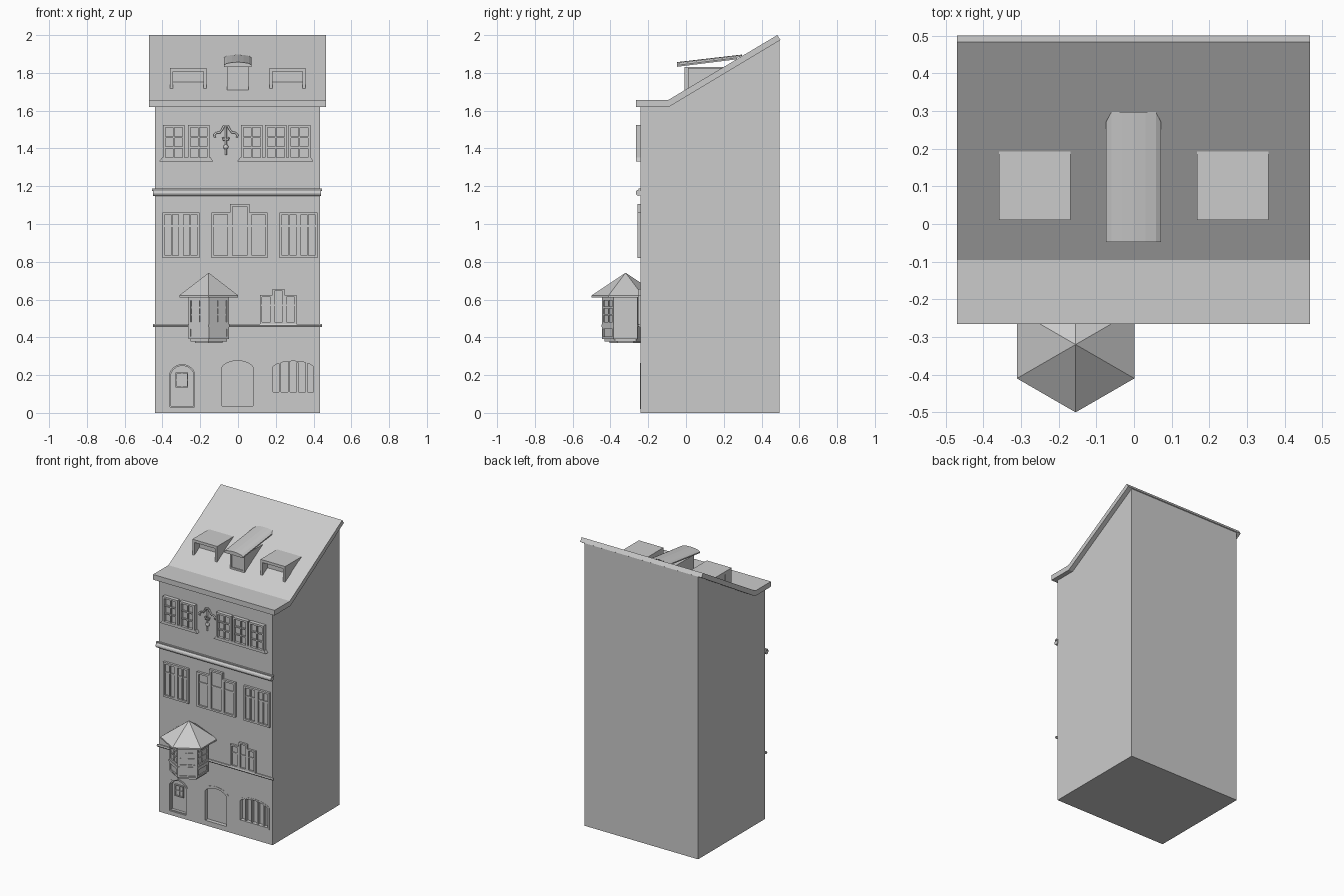
import bpy, bmesh, math
from mathutils import Matrix, Vector

if "Cube" in bpy.data.objects:
    bpy.data.objects.remove(bpy.data.objects["Cube"])

stone = bpy.data.materials.new("light_grey")
stone.diffuse_color = (0.6, 0.6, 0.6, 1)
stone.use_nodes = True
stone.node_tree.nodes["Principled BSDF"].inputs["Base Color"].default_value = stone.diffuse_color
WALL = -0.24


class Part:
    """Collects solids in one mesh object."""
    def __init__(self, name, mat=None):
        self.name, self.bm, self.mat = name, bmesh.new(), mat or Matrix()

    def loop(self, pts):
        return [self.bm.verts.new(self.mat @ Vector(p)) for p in pts]

    def skin(self, a, b, caps=True):
        n = len(a)
        for i in range(n):
            j = (i + 1) % n
            self.bm.faces.new((a[i], a[j], b[j], b[i]))
        if caps:
            self.bm.faces.new(a[::-1])
            self.bm.faces.new(b)

    def prism(self, xz, y0, y1):
        self.skin(self.loop([(x, y0, z) for x, z in xz]), self.loop([(x, y1, z) for x, z in xz]))

    def side(self, yz, x0, x1):
        self.skin(self.loop([(x0, y, z) for y, z in yz]), self.loop([(x1, y, z) for y, z in yz]))

    def box(self, x0, x1, y0, y1, z0, z1):
        self.prism([(x0, z0), (x1, z0), (x1, z1), (x0, z1)], y0, y1)

    def ring(self, outer, inner, y0, y1):
        L = [self.loop([(x, y, z) for x, z in s]) for s, y in
             ((outer, y0), (outer, y1), (inner, y1), (inner, y0))]
        for i in range(4):
            self.skin(L[i], L[(i + 1) % 4], False)

    def window(self, x0, x1, z0, z1, wall, d, cols, rows, f=0.012, b=0.008):
        rect = lambda o: [(x0 + o, z0 + o), (x1 - o, z0 + o), (x1 - o, z1 - o), (x0 + o, z1 - o)]
        self.ring(rect(0), rect(f), wall - d, wall + 0.003)
        self.box(x0 + f / 2, x1 - f / 2, wall - d * 0.3, wall + 0.003, z0 + f / 2, z1 - f / 2)
        for i in range(1, cols):
            x = x0 + f + (x1 - x0 - 2 * f) * i / cols
            self.box(x - b / 2, x + b / 2, wall - d * 0.8, wall, z0 + f, z1 - f)
        for i in range(1, rows):
            z = z0 + f + (z1 - z0 - 2 * f) * i / rows
            self.box(x0 + f, x1 - f, wall - d * 0.75, wall, z - b / 2, z + b / 2)

    def done(self):
        bmesh.ops.recalc_face_normals(self.bm, faces=self.bm.faces)
        me = bpy.data.meshes.new(self.name)
        self.bm.to_mesh(me)
        me.materials.append(stone)
        ob = bpy.data.objects.new(self.name, me)
        bpy.context.collection.objects.link(ob)
        return ob


def arch(x0, x1, z0, spring, top, o=0.0, n=12):
    """Outline with a curved head, inset by o."""
    x0, x1, z0, top = x0 + o, x1 - o, z0 + o, top - o
    spring -= o * 0.6
    c, h = (x0 + x1) / 2, (x1 - x0) / 2
    pts = [(x0, z0), (x1, z0)]
    for i in range(n + 1):
        t = math.pi * i / n
        pts.append((c + h * math.cos(t), spring + (top - spring) * math.sin(t) ** 1.3))
    return pts


DOOR = (-0.37, -0.22, 0.02, 0.215, 0.265)
GATE = (-0.10, 0.095, 0.02, 0.25, 0.292)
SHOP = (0.175, 0.41, 0.10, 0.25, 0.285)

# main block with recessed ground floor openings
body = Part("house_body")
body.side([(WALL, 0), (0.495, 0), (0.495, 1.975), (-0.09, 1.622), (WALL, 1.622)], -0.44, 0.435)
body = body.done()
cut = Part("opening_cutter")
for a in (DOOR, GATE, SHOP):
    cut.prism(arch(*a), WALL - 0.05, WALL + 0.025)
cut = cut.done()
cut.hide_render = True
mod = body.modifiers.new("openings", 'BOOLEAN')
mod.object, mod.operation, mod.solver = cut, 'DIFFERENCE', 'EXACT'
bpy.context.view_layer.update()
body.data = bpy.data.meshes.new_from_object(body.evaluated_get(bpy.context.evaluated_depsgraph_get()))
body.modifiers.clear()
bpy.data.objects.remove(cut)

# entrance door
p = Part("entrance_door")
p.ring(arch(*DOOR), arch(*DOOR, 0.01), WALL - 0.003, WALL + 0.025)
p.ring(arch(*DOOR, 0.01), arch(*DOOR, 0.016), WALL + 0.006, WALL + 0.025)
p.window(-0.33, -0.265, 0.135, 0.215, WALL + 0.025, 0.012, 2, 2, 0.006, 0.005)
p.done()
# wide gateway
p = Part("gateway_frame")
p.ring(arch(*GATE), arch(*GATE, 0.016), WALL - 0.002, WALL + 0.025)
p.done()
# shop window with upright bars
p = Part("shop_window")
p.ring(arch(*SHOP), arch(*SHOP, 0.011), WALL - 0.002, WALL + 0.025)
for i in range(1, 5):
    x = 0.175 + 0.235 * i / 5
    p.box(x - 0.005, x + 0.005, WALL + 0.005, WALL + 0.025, 0.11, 0.266)
p.done()

# string courses
p = Part("lower_string_course")
p.side([(WALL, 0.456), (-0.25, 0.456), (-0.254, 0.463), (-0.25, 0.471), (WALL, 0.471)], -0.45, 0.445)
p.done()
p = Part("upper_cornice")
p.box(-0.455, 0.445, -0.252, WALL + 0.002, 1.175, 1.187)
p.side([(-0.25 + 0.016 * math.cos(t * math.pi / 6), 1.165 + 0.016 * math.sin(t * math.pi / 6))
        for t in range(12)], -0.45, 0.44)
p.done()

# first floor stepped window
p = Part("small_stepped_window")
for x0, x1, z in ((0.116, 0.183, 0.625), (0.183, 0.247, 0.655), (0.247, 0.31, 0.625)):
    p.window(x0, x1, 0.471, z, WALL, 0.014, 1, 1, 0.011)
    p.box(x0, x1, WALL - 0.010, WALL, 0.565, 0.573)
p.done()

# second floor windows
p = Part("second_floor_windows")
for x0, x1, z, c in ((-0.40, -0.302, 1.062, 2), (-0.302, -0.205, 1.062, 2),
                     (-0.14, -0.043, 1.062, 1), (-0.043, 0.06, 1.105, 1), (0.06, 0.155, 1.062, 1),
                     (0.22, 0.32, 1.062, 2), (0.32, 0.42, 1.062, 2)):
    p.window(x0, x1, 0.82, z, WALL, 0.016, c, 1, 0.013)
    p.box(x0 + 0.01, x1 - 0.01, WALL - 0.011, WALL, 0.985, 0.995)
p.done()

# top floor windows with flared sills
p = Part("top_floor_windows")
for x0 in (-0.397, -0.265, 0.016, 0.143, 0.268):
    p.window(x0, x0 + 0.115, 1.339, 1.524, WALL, 0.026, 2, 3, 0.013)
for x0, x1 in ((-0.397, -0.148), (0.016, 0.382)):
    p.prism([(x0 - 0.02, 1.332), (x1 + 0.016, 1.332), (x1 + 0.004, 1.352), (x0 - 0.004, 1.352)],
            WALL - 0.024, WALL + 0.002)
p.done()

# scroll ornament between the top windows
cu = bpy.data.curves.new("scroll", 'CURVE')
cu.dimensions, cu.bevel_depth, cu.bevel_resolution, cu.use_fill_caps = '3D', 0.006, 1, True
arm = [(0.01, 1.52), (0.02, 1.50), (0.032, 1.485), (0.05, 1.483), (0.062, 1.472), (0.058, 1.458)]
leaf = [(0, 1.45), (0.012, 1.445), (0.016, 1.46)]
paths = [[(s * x, z) for x, z in q] for q in (arm, leaf) for s in (1, -1)]
for q in paths + [[(0, 1.515), (0, 1.365)], [(-0.01, 1.52), (0.01, 1.52)]]:
    s = cu.splines.new('POLY')
    s.points.add(len(q) - 1)
    for k, (x, z) in zip(s.points, q):
        k.co = (x - 0.064, WALL - 0.006, z, 1)
tmp = bpy.data.objects.new("scroll", cu)
bpy.context.collection.objects.link(tmp)
bpy.context.view_layer.update()
me = bpy.data.meshes.new_from_object(tmp.evaluated_get(bpy.context.evaluated_depsgraph_get()))
bpy.data.objects.remove(tmp)
p = Part("wall_ornament")
p.bm.from_mesh(me)
bmesh.ops.create_uvsphere(p.bm, u_segments=10, v_segments=6, radius=0.014,
                          matrix=Matrix.Translation((-0.064, WALL - 0.004, 1.408)))
p.done()

# six-sided bay: stepped base, body, sill, eaves and pointed roof
BX, BY = -0.155, -0.32
hexa = lambda r, z: [(BX + r * math.sin(math.pi * i / 3), BY - r * math.cos(math.pi * i / 3), z) for i in range(6)]
p = Part("bay_body")
for r, z0, z1 in ((0.085, 0.37, 0.38), (0.112, 0.378, 0.392), (0.114, 0.39, 0.61), (0.128, 0.455, 0.468)):
    p.skin(p.loop(hexa(r, z0)), p.loop(hexa(r, z1)))
p.done()
p = Part("bay_windows")
for a in (-90, -30, 30, 90):
    p.mat = Matrix.Translation((BX, BY, 0)) @ Matrix.Rotation(math.radians(a), 4, 'Z')
    p.window(-0.062, 0.062, 0.468, 0.61, -0.0985, 0.0095, 2, 3, 0.014, 0.009)
    p.window(-0.062, 0.062, 0.392, 0.455, -0.0985, 0.0095, 1, 1, 0.012)
p.done()
p = Part("bay_roof")
low, eave = p.loop(hexa(0.18, 0.612)), p.loop(hexa(0.18, 0.622))
p.skin(low, eave, False)
p.bm.faces.new(low)
tip = p.loop([(BX, BY, 0.742)])[0]
for i in range(6):
    p.bm.faces.new((eave[i], eave[(i + 1) % 6], tip))
p.done()

# main roof slab
p = Part("roof")
p.side([(-0.265, 1.62), (-0.09, 1.62), (0.5, 1.974), (0.483, 2.0), (-0.095, 1.656), (-0.265, 1.656)], -0.47, 0.467)
p.done()

# flat side dormers with open fronts
p = Part("side_dormers")
for x0, x1 in ((-0.359, -0.168), (0.167, 0.357)):
    p.box(x0, x1, 0.01, 0.192, 1.808, 1.827)
    p.side([(0.065, 1.73), (0.185, 1.80), (0.185, 1.812), (0.065, 1.812)], x0 + 0.002, x1 - 0.002)
    for x in (x0, x1 - 0.015):
        p.side([(0.01, 1.71), (0.08, 1.75), (0.08, 1.81), (0.01, 1.81)], x, x + 0.015)
p.done()

# centre dormer with curved sloping roof
p = Part("centre_dormer")
p.side([(0.0, 1.70), (0.2, 1.80), (0.2, 1.83), (0.0, 1.83)], -0.056, 0.054)
p.window(-0.058, 0.056, 1.71, 1.83, 0.0, 0.008, 1, 1, 0.012)
p.done()
p = Part("centre_dormer_roof")
prof = [(-0.075, 1.832), (0.072, 1.832), (0.072, 1.84), (0.058, 1.85), (0.03, 1.855),
        (-0.001, 1.857), (-0.032, 1.855), (-0.06, 1.85), (-0.075, 1.84)]
front = p.loop([(x, -0.048, z) for x, z in prof])
back = p.loop([(x, 0.297 if abs(x) < 0.061 else 0.27, z + 0.04) for x, z in prof])
p.skin(front, back)
p.done()
